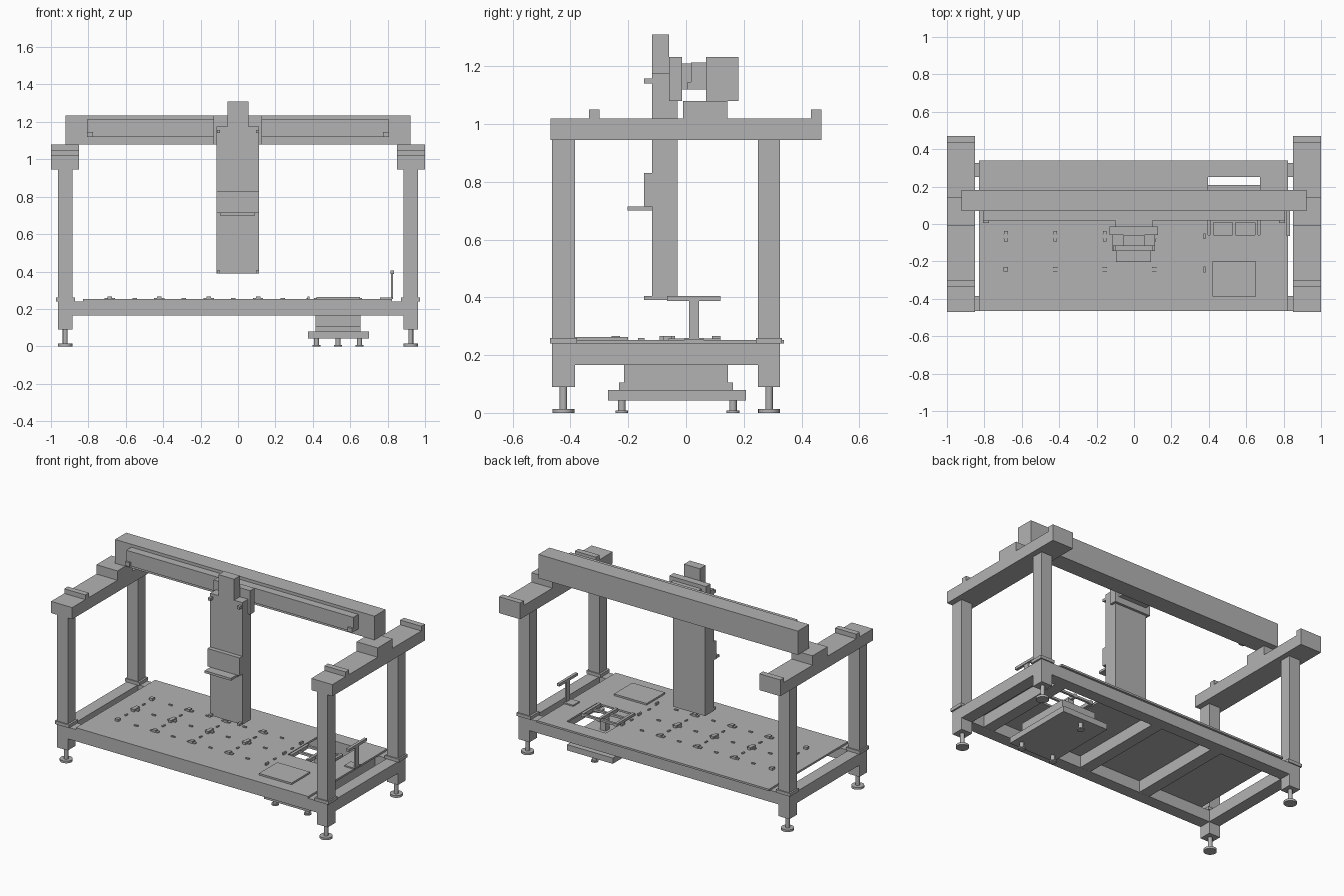
import bpy
import bmesh
from mathutils import Matrix, Vector

default_cube = bpy.data.objects.get("Cube")
if default_cube:
    bpy.data.objects.remove(default_cube, do_unlink=True)

grey = bpy.data.materials.new("machine grey")
grey.use_nodes = True
grey.diffuse_color = (0.45, 0.45, 0.45, 1)
grey.node_tree.nodes["Principled BSDF"].inputs["Base Color"].default_value = (0.45, 0.45, 0.45, 1)


def add_object(name, bm):
    mesh = bpy.data.meshes.new(name)
    bm.to_mesh(mesh)
    bm.free()
    mesh.materials.append(grey)
    obj = bpy.data.objects.new(name, mesh)
    bpy.context.scene.collection.objects.link(obj)
    return obj


def box(name, x, y, z):
    """Box from three (low, high) ranges."""
    bm = bmesh.new()
    ranges = (x, y, z)
    centre = Vector([(low + high) / 2 for low, high in ranges])
    size = Vector([high - low for low, high in ranges])
    bmesh.ops.create_cube(bm, size=1, matrix=Matrix.Translation(centre) @ Matrix.Diagonal(size).to_4x4())
    return add_object(name, bm)


def centred_box(name, cx, cy, width, depth, z):
    return box(name, (cx - width / 2, cx + width / 2), (cy - depth / 2, cy + depth / 2), z)


def mirrored_box(name, x, y, z):
    """The same box on both sides of x = 0."""
    box("left_" + name, x, y, z)
    box("right_" + name, (-x[1], -x[0]), y, z)


def levelling_foot(name, cx, cy, disc_radius, disc_height, stem_radius, top):
    """Round pad with a threaded stem above it."""
    bm = bmesh.new()
    for radius, low, high in ((disc_radius, 0, disc_height), (stem_radius, disc_height, top)):
        bmesh.ops.create_cone(bm, cap_ends=True, segments=24, radius1=radius, radius2=radius,
                              depth=high - low, matrix=Matrix.Translation((cx, cy, (low + high) / 2)))
    obj = add_object(name, bm)
    for face in obj.data.polygons:
        face.use_smooth = abs(face.normal.z) < 0.5


# Shared ranges
post_x = (0.885, 0.963)
front_y, back_y = (-0.464, -0.385), (0.25, 0.326)
frame_z = (0.165, 0.24)
deck_top = 0.252
rail_x = (0.85, 1)

# Posts, collars and levelling feet
for end, y in (("front", front_y), ("back", back_y)):
    mirrored_box(end + "_post", post_x, y, (0.09, 0.945))
    mirrored_box(end + "_collar", (0.872, 0.973), (y[0] - 0.007, y[1] + 0.007), (0.24, 0.26))
    box(end + "_frame_beam", (-post_x[0], post_x[0]), y, frame_z)
    for side, sign in (("left", 1), ("right", -1)):
        levelling_foot(f"{side}_{end}_foot", sign * 0.924, sum(y) / 2, 0.038, 0.014, 0.013, 0.09)

# Base frame sides and cross members
mirrored_box("frame_side", post_x, (front_y[1], back_y[0]), frame_z)
for index, x in enumerate((-0.4, 0.04, 0.76)):
    centred_box(f"cross_member_{index}", x, -0.067, 0.075, 0.635, frame_z)

# Deck with an opening above the lower module
deck = box("deck", (-0.828, 0.824), (-0.464, 0.34), (0.24, deck_top))
cutter = box("deck_cutter", (0.395, 0.674), (-0.185, 0.25), (0.2, 0.3))
cutter.hide_render = True
cutter.hide_viewport = True
cutter.display_type = "WIRE"
opening = deck.modifiers.new("opening", "BOOLEAN")
opening.operation = "DIFFERENCE"
opening.solver = "EXACT"
opening.object = cutter

# Rails with carriages and end stops
mirrored_box("top_rail", rail_x, (-0.47, 0.47), (0.945, 1.02))
mirrored_box("rail_carriage", rail_x, (-0.01, 0.143), (1.02, 1.08))
mirrored_box("front_stop", rail_x, (-0.336, -0.3), (1.02, 1.05))
mirrored_box("back_stop", rail_x, (0.433, 0.47), (1.02, 1.05))

# Gantry beam and its linear guide
box("gantry_beam", (-0.922, 0.922), (0.069, 0.182), (1.08, 1.233))
box("gantry_guide", (-0.807, 0.807), (0.018, 0.069), (1.12, 1.214))
mirrored_box("guide_stop", (0.775, 0.807), (0.006, 0.018), (1.12, 1.146))

# Moving head
box("head_carriage", (-0.132, 0.128), (-0.059, -0.014), (1.08, 1.233))
box("carriage_slider", (-0.1, 0.1), (-0.014, 0.018), (1.12, 1.21))
box("head_column", (-0.115, 0.113), (-0.118, -0.03), (0.39, 1.175))
box("head_motor", (-0.057, 0.055), (-0.118, -0.059), (1.175, 1.31))
box("head_cover", (-0.115, 0.113), (-0.145, -0.118), (0.715, 0.83))
box("head_shelf", (-0.095, 0.092), (-0.203, -0.118), (0.7, 0.715))
mirrored_box("upper_peg", (0.095, 0.112), (-0.145, -0.118), (1.14, 1.157))
mirrored_box("lower_peg", (0.095, 0.112), (-0.145, -0.118), (0.39, 0.405))

# Module hanging below the deck
box("module_body", (0.415, 0.655), (-0.215, 0.146), (0.08, 0.166))
box("module_step", (0.415, 0.655), (-0.232, 0.163), (0.08, 0.105))
box("module_base", (0.375, 0.7), (-0.27, 0.208), (0.043, 0.08))
for index, (x, y) in enumerate(((0.42, -0.222), (0.65, -0.222), (0.535, 0.163))):
    levelling_foot(f"module_foot_{index}", x, y, 0.022, 0.008, 0.013, 0.043)

# Panel and holders around the opening
box("loading_panel", (0.42, 0.652), (-0.387, -0.2), (deck_top, 0.263))
box("opening_cover", (0.395, 0.674), (-0.185, -0.06), (0.24, deck_top))
for index, x in enumerate((0.415, 0.535, 0.655)):
    centred_box(f"holder_rail_{index}", x, 0.03, 0.018, 0.18, (0.235, 0.258))
for index, y in enumerate((0.015, 0.11)):
    centred_box(f"holder_bar_{index}", 0.535, y, 0.25, 0.015, (0.24, 0.254))
centred_box("holder_pillar", 0.535, 0.06, 0.04, 0.04, (0.166, 0.24))

# T-shaped stand
box("stand_base", (0.76, 0.83), (-0.005, 0.06), (deck_top, 0.26))
box("stand_stem", (0.818, 0.829), (0.01, 0.045), (0.26, 0.39))
box("stand_top", (0.815, 0.833), (-0.065, 0.12), (0.388, 0.405))

# Locating fixtures on the deck: crosses in the middle row, bars in the others
low, tall = (deck_top, 0.259), (deck_top, 0.267)
for c in range(5):
    x = -0.685 + 0.264 * c
    for r, y in enumerate((-0.243, -0.065, 0.105)):
        tag = f"{c}_{r}"
        if c == 4:
            centred_box("fixture_stub_" + tag, x + 0.005, y, 0.01, 0.03, tall)
            continue
        if r == 1:
            centred_box("fixture_upright_" + tag, x, y, 0.02, 0.055, tall)
        if c > 0 or r == 1:
            centred_box("fixture_bar_" + tag, x, y, 0.055, 0.018, low)
        centred_box("fixture_hub_" + tag, x, y, 0.024, 0.024, tall)
        centred_box("middle_peg_" + tag, x + 0.132, y, 0.024, 0.01, low)
    for place, y in (("front", -0.155), ("back", 0.02)):
        centred_box(f"{place}_spacer_peg_{c}", x, y, 0.01, 0.022, low)
